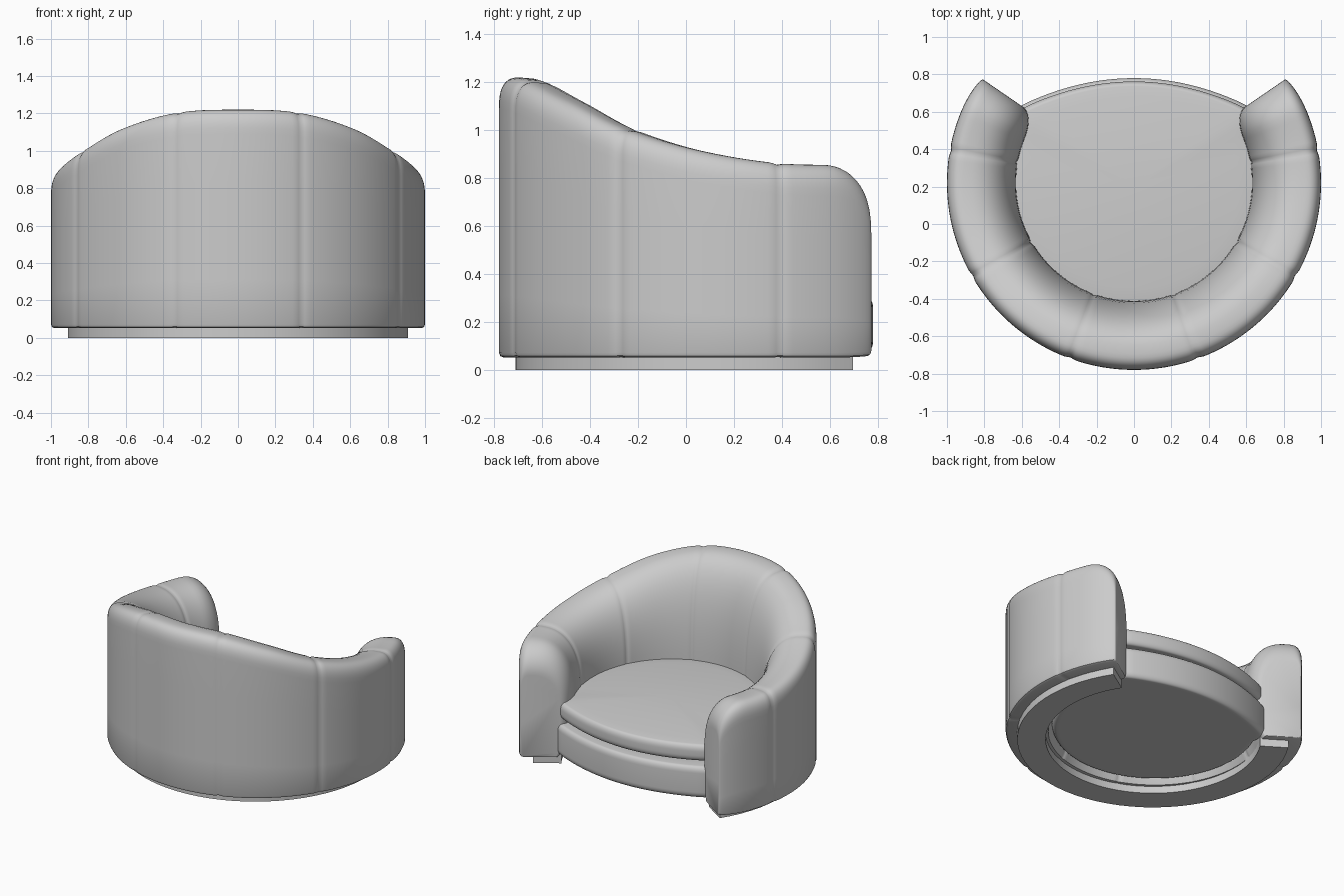
import bpy, bmesh
from math import sin, cos, pi, radians, exp

if "Cube" in bpy.data.objects:
    bpy.data.objects.remove(bpy.data.objects["Cube"])

CY = 0.22            # centre of the round plan
END = 124.4          # arm end angle, measured from the back
SEAMS = (-100, -60, -20, 20, 60, 100)
HEIGHTS = [1.22, 1.205, 1.125, 1.005, 0.915, 0.863, 0.855, 0.85, 0.85]   # every 20 degrees


def polar(r, deg, z, cy=CY):
    a = radians(deg)
    return (r * sin(a), cy - r * cos(a), z)


def height(deg):
    t = abs(deg) / 20
    i = int(t)
    f = t - i
    p0, p1, p2, p3 = HEIGHTS[abs(i - 1)], HEIGHTS[i], HEIGHTS[i + 1], HEIGHTS[i + 2]
    return p1 + 0.5 * f * (p2 - p0 + f * (2 * p0 - 5 * p1 + 4 * p2 - p3
                                          + f * (3 * (p1 - p2) + p3 - p0)))


def make(name, rings, angle=40):
    """Skin a row of closed rings and cap both ends."""
    bm = bmesh.new()
    vs = [[bm.verts.new(p) for p in ring] for ring in rings]
    n = len(vs[0])
    for a, b in zip(vs, vs[1:]):
        for i in range(n):
            j = (i + 1) % n
            bm.faces.new((a[i], a[j], b[j], b[i]))
    bm.faces.new(vs[0])
    bm.faces.new(vs[-1])
    bmesh.ops.recalc_face_normals(bm, faces=bm.faces)
    me = bpy.data.meshes.new(name)
    bm.to_mesh(me)
    bm.free()
    ob = bpy.data.objects.new(name, me)
    bpy.context.collection.objects.link(ob)
    bpy.ops.object.select_all(action='DESELECT')
    ob.select_set(True)
    bpy.context.view_layer.objects.active = ob
    bpy.ops.object.shade_smooth_by_angle(angle=radians(angle))


# Upholstered wraparound back and arms
def section(ro, ri, h, z0, rb):
    crest = ri + (ro - ri) * 0.77
    pts = [(rb + 0.015, z0), (ro - 0.02, z0), (ro - 0.006, z0 + 0.006), (ro, z0 + 0.02)]
    low = h - 0.13
    pts += [(ro, z0 + (low - z0) * k / 4) for k in range(1, 4)]
    for k in range(11):                       # outer shoulder
        a = k / 10 * pi / 2
        pts.append((crest + (ro - crest) * cos(a) ** 0.75, low + (h - low) * sin(a) ** 0.75))
    seat = 0.42
    for k in range(1, 15):                    # inner roll down to the seat
        a = k / 14 * pi / 2
        pts.append((crest - (crest - ri) * sin(a) ** 0.8, seat + (h - seat) * cos(a) ** 0.8))
    return pts + [(ri, 0.25), (rb, z0 + 0.03)]


ROUND = 12
half = [(d, 0.0) for d in range(0, int(END - ROUND) + 1)]
half += [(END - ROUND + ROUND * sin(k / 12 * pi / 2), 1 - cos(k / 12 * pi / 2)) for k in range(1, 13)]
stations = [(-d, e) for d, e in reversed(half[1:])] + half
rings = []
for deg, e in stations:
    g = 0.007 * sum(exp(-((deg - s) / 1.1) ** 2) for s in SEAMS)
    sec = section(1.0 - g - 0.022 * e, 0.63 + g + 0.09 * e, height(deg) - g - 0.19 * e,
                  0.052 + 0.4 * g + 0.01 * e, 0.70 + g + 0.03 * e)
    rings.append([polar(r, deg, z) for r, z in sec])
make("back_and_arms", rings)

# Recessed plinth ring
steps = 48
make("plinth", [[polar(r, -123 + 246 * k / steps, z, 0.2)
                 for r, z in ((0.72, 0), (0.91, 0), (0.91, 0.07), (0.72, 0.07))]
                for k in range(steps + 1)], angle=20)


# Seat base and cushion
def outline(front, radius):
    pts = [polar(radius, d, 0)[:2] for d in range(-108, 109, 4)]
    side = [(0.632, 0.50), (0.635, 0.56), (0.628, front - 0.175), (0.605, front - 0.148)]
    curve = [(x / 20, front - 0.40 * (x / 20) ** 2) for x in range(11, -12, -1)]
    return pts + side + curve + [(-x, y) for x, y in reversed(side)]


def pad(name, z0, z1, front, bevel, crown, radius, tilt):
    shape = outline(front, radius)
    prof = [(0.5, z0), (bevel + 0.03, z0)]
    for k in range(7):
        a = k / 6 * pi / 2
        prof.append((bevel * (1 - sin(a)), z0 + bevel * (1 - cos(a))))
    for k in range(7):
        a = k / 6 * pi / 2
        prof.append((bevel * (1 - cos(a)), z1 - bevel * (1 - sin(a))))
    prof += [(t, z1 + crown * (1 - (1 - (t - bevel)) ** 2)) for t in (0.15, 0.3, 0.5, 0.7, 0.88)]
    layers = []
    for t, z in prof:
        ring = [(x * (1 - t), 0.2 + (y - 0.2) * (1 - t)) for x, y in shape]
        layers.append([(x, y, z + tilt * (0.7 - y)) for x, y in ring])
    make(name, layers)


pad("seat_base", 0.075, 0.305, 0.78, 0.045, 0.0, 0.69, 0.0)
pad("seat_cushion", 0.335, 0.455, 0.762, 0.045, 0.03, 0.66, 0.04)
